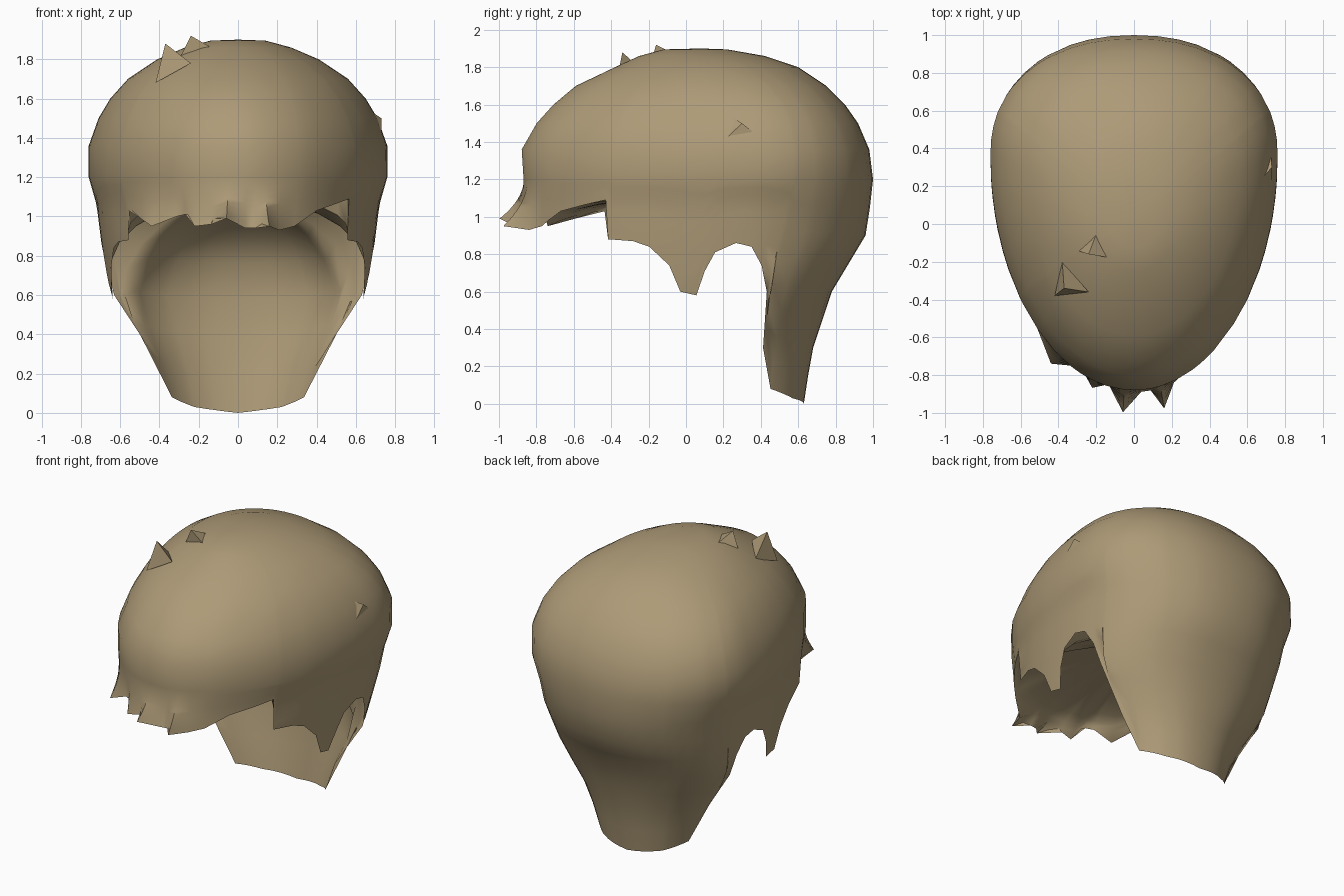
import bpy, bmesh
from math import sin, cos, radians, copysign
from mathutils import Vector

cube = bpy.data.objects.get("Cube")
if cube:
    bpy.data.objects.remove(cube)

hair = bpy.data.materials.new("tan_hair")
hair.use_nodes = True
tan = (0.42, 0.325, 0.185, 1)
hair.diffuse_color = tan
hair.node_tree.nodes["Principled BSDF"].inputs["Base Color"].default_value = tan

# Cross-sections: height, half width, front y, back y, y of the widest point
SECTIONS = [
    (0, .36, -.87, .63, .25), (.08, .38, -.87, .64, .25), (.3, .46, -.87, .68, .25),
    (.6, .66, -.87, .78, .25), (.9, .7, -.87, .96, .27), (1.06, .72, -.87, .985, .31),
    (1.2, .76, -.87, 1, .35), (1.36, .76, -.88, .98, .37), (1.5, .71, -.8, .92, .36),
    (1.6, .65, -.71, .85, .33), (1.7, .56, -.59, .75, .27), (1.8, .41, -.38, .6, .18),
    (1.86, .27, -.25, .42, .1), (1.895, .14, -.12, .22, .08),
]
# Fringe hem: angle from the front, height, outward flare of each lock
FRINGE = [
    (-51, 1.03, 0), (-42, .99, .03), (-34, .95, .08), (-26, 1, 0), (-22, 1.01, 0),
    (-17, .95, .05), (-11, .96, 0), (-4, .99, .13), (3, .94, .02), (7, .94, .02),
    (11, .95, .13), (17, .93, .02), (24, .95, 0), (34, 1.03, 0), (51, 1.09, 0),
]
# Hem of one side: sideburn, ear opening, nape
SIDE = [
    (53, .88, 0), (61, .87, 0), (66, .84, 0), (72, .74, 0), (75.5, .6, 0), (80, .58, 0),
    (82, .71, 0), (84.5, .81, 0), (90, .86, 0), (96, .84, 0), (102, .74, 0),
    (108, .6, 0), (110, .3, 0), (119, .08, 0), (145, .03, 0), (180, 0, 0),
]
HEM = [(-a, z, f) for a, z, f in reversed(SIDE)] + FRINGE + SIDE


def lookup(table, key):
    """Linear interpolation in a table sorted by its first column."""
    for a, b in zip(table, table[1:]):
        if key <= b[0]:
            t = (key - a[0]) / (b[0] - a[0])
            return [p + (q - p) * t for p, q in zip(a[1:], b[1:])]
    return table[-1][1:]


def surface(angle, z, flare=0):
    """Point of the hair cap: an ellipse at the front, a little squarer behind."""
    width, front, back, mid = lookup(SECTIONS, z)
    s, c = sin(radians(angle)), cos(radians(angle))
    if c >= 0:
        x, y = width * s, mid - (mid - front) * c
    else:
        x = width * copysign(abs(s) ** .91, s)
        y = mid + (back - mid) * abs(c) ** .91
    return Vector((x + s * flare, y - c * flare, z))


def finish(name, bm, limit):
    bmesh.ops.recalc_face_normals(bm, faces=bm.faces)
    mesh = bpy.data.meshes.new(name)
    bm.to_mesh(mesh)
    bm.free()
    mesh.materials.append(hair)
    obj = bpy.data.objects.new(name, mesh)
    bpy.context.collection.objects.link(obj)
    bpy.ops.object.select_all(action='DESELECT')
    obj.select_set(True)
    bpy.context.view_layer.objects.active = obj
    bpy.ops.object.shade_smooth_by_angle(angle=radians(limit))


# Columns run from the middle of the lining, out to the ragged hem, up to the crown
angles = [a for a, _, _ in HEM]
for step in range(-180, 180, 8):
    if min(abs(step - a) for a in angles) > 3:
        angles.append(step)
angles = sorted(angles)[:-1]
SKIRT_ROWS = 8
SKIRT_TOP = 1.2
LINING_STEPS = (.97, .9, .8, .68, .52, .35, .18)
LINING_CENTRE = Vector((0, .1, 1.12))
upper = [s[0] for s in SECTIONS if s[0] > SKIRT_TOP]

bm = bmesh.new()
columns = []
for angle in angles:
    low, flare = lookup(HEM, angle)
    points = []
    # Lining: rises inside the hem and closes over as a shallow vault
    for t in LINING_STEPS:
        z = low + (LINING_CENTRE.z - low) * t
        axis = Vector((0, LINING_CENTRE.y, z))
        points.append(axis.lerp(surface(angle, z), (1 - t ** 3) ** .75))
    # Outside: flared locks at the hem, then the dome
    for i in range(SKIRT_ROWS + 1):
        t = i / SKIRT_ROWS
        points.append(surface(angle, low + (SKIRT_TOP - low) * t, flare * (1 - t) ** 2))
    points += [surface(angle, z) for z in upper]
    columns.append([bm.verts.new(p) for p in points])
vault = bm.verts.new(LINING_CENTRE)
crown = bm.verts.new((0, .08, 1.9))
for a, b in zip(columns, columns[1:] + columns[:1]):
    for i in range(len(a) - 1):
        bm.faces.new((a[i], b[i], b[i + 1], a[i + 1]))
    bm.faces.new((a[-1], b[-1], crown))
    bm.faces.new((b[0], a[0], vault))
finish("hair_cap", bm, 60)


# Loose tufts: small pointed locks standing off the cap
def tuft(name, tip, base):
    bm = bmesh.new()
    verts = [bm.verts.new(p) for p in base + [tip]]
    for i in range(3):
        bm.faces.new((verts[i], verts[(i + 1) % 3], verts[3]))
    bm.faces.new(verts[:3])
    finish(name, bm, 30)


tuft("crown_tuft", (-.24, -.16, 1.92), [(-.3, -.14, 1.8), (-.12, -.18, 1.85), (-.18, 0, 1.84)])
tuft("front_tuft", (-.37, -.34, 1.88), [(-.42, -.38, 1.68), (-.24, -.36, 1.78), (-.38, -.2, 1.75)])
tuft("side_tuft", (.73, .3, 1.5), [(.64, .2, 1.56), (.73, .15, 1.36), (.72, .45, 1.38)])
